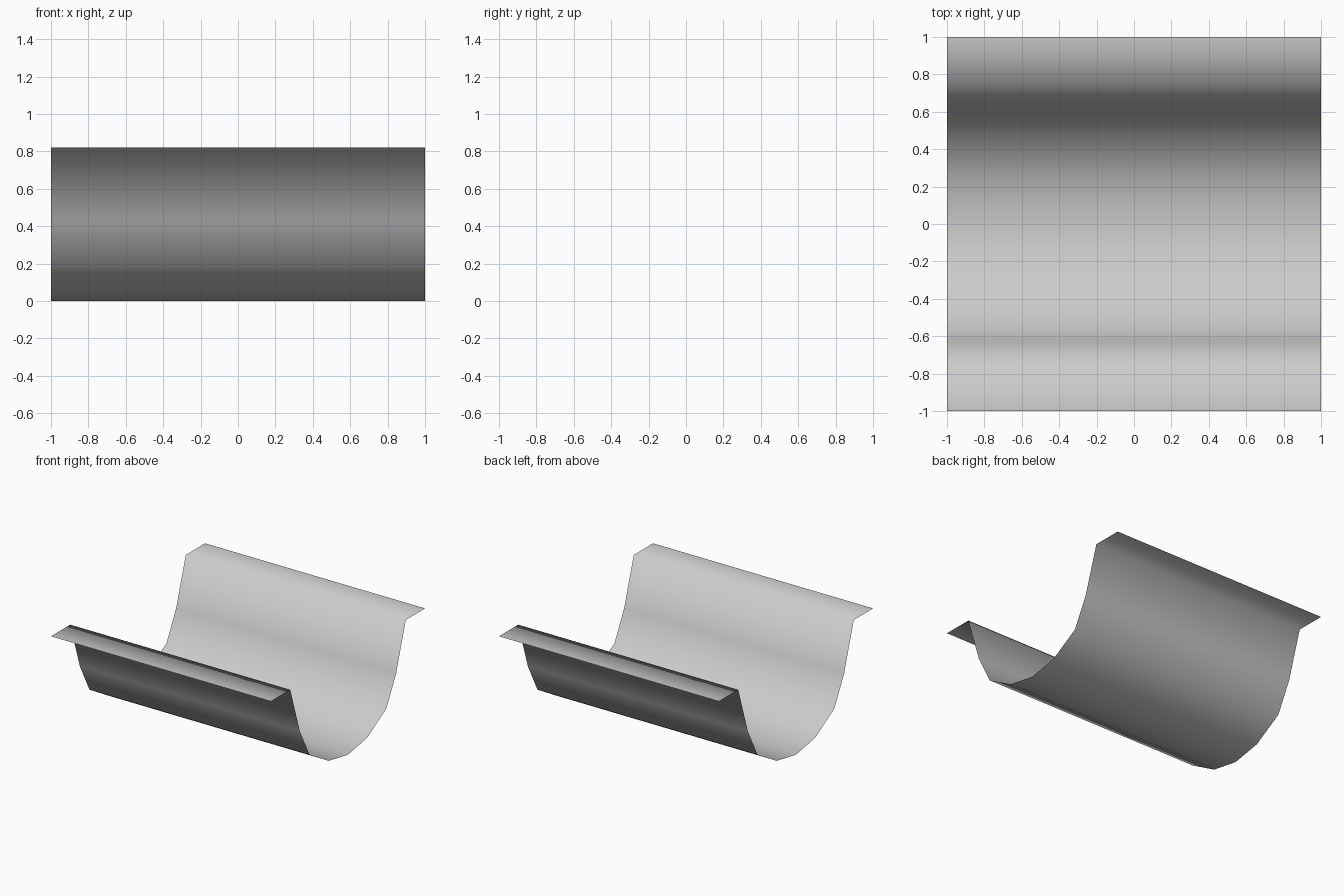
import bpy

if "Cube" in bpy.data.objects:
    bpy.data.objects.remove(bpy.data.objects["Cube"])

# half cross-section (y, z) of the thin trough: bottom centre -> wall -> flat rim
half = [(0, 0), (0.25, 0.045), (0.5, 0.19), (0.625, 0.43), (0.75, 0.82), (1, 0.82)]
profile = [(-y, z) for y, z in reversed(half[1:])] + half

# sweep the open profile along x as a single-sided sheet
n = len(profile)
verts = [(x, y, z) for x in (-1, 1) for y, z in profile]
faces = [(i, i + n, i + n + 1, i + 1) for i in range(n - 1)]

mesh = bpy.data.meshes.new("trough_channel")
mesh.from_pydata(verts, [], faces)
mesh.polygons.foreach_set("use_smooth", [True] * len(mesh.polygons))
mesh.update()
trough = bpy.data.objects.new("trough_channel", mesh)
bpy.context.collection.objects.link(trough)
